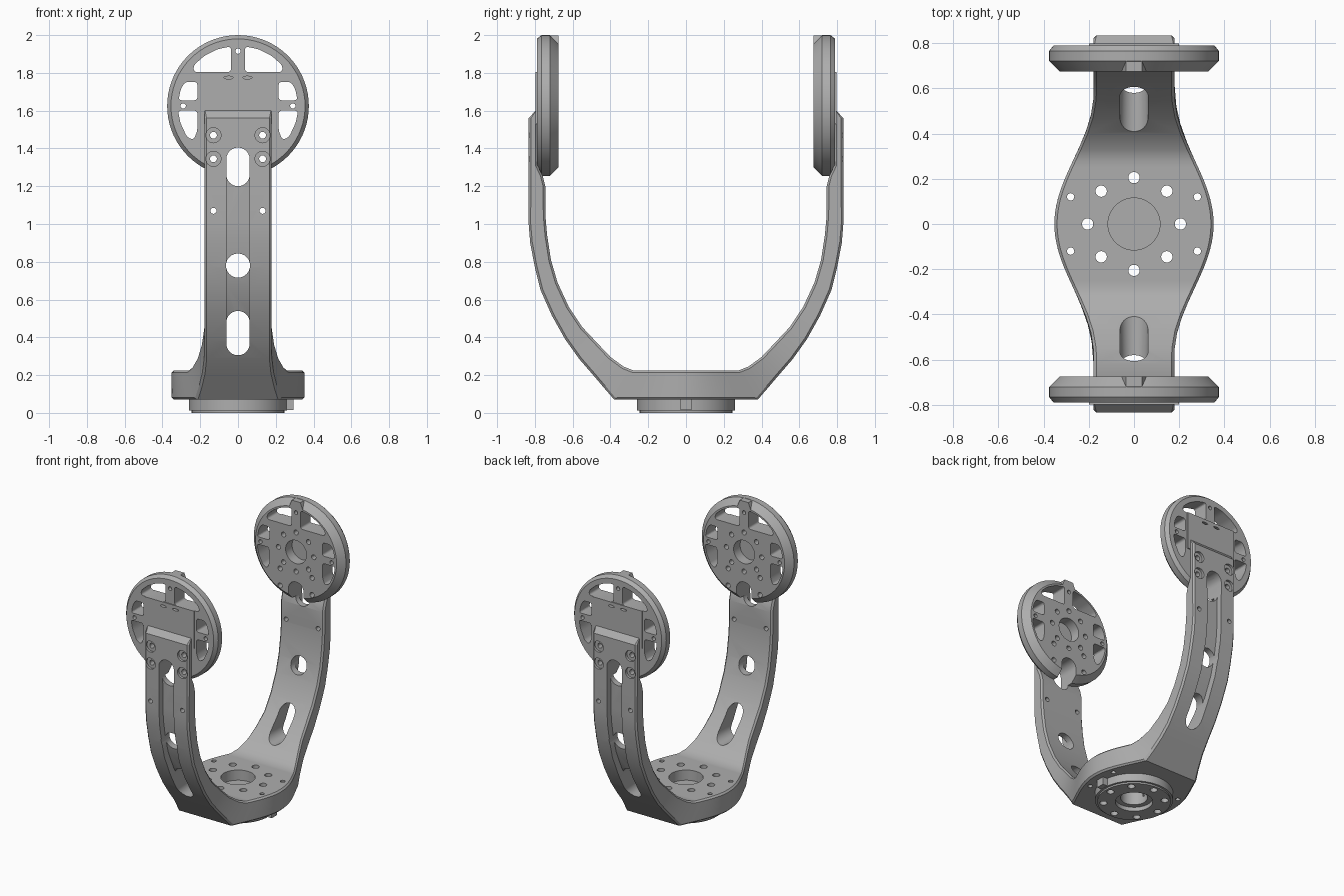
import bpy, bmesh, math
from mathutils import Matrix, Vector

if "Cube" in bpy.data.objects:
    bpy.data.objects.remove(bpy.data.objects["Cube"])

grey = bpy.data.materials.new("satin_grey")
grey.use_nodes = True
colour = (0.42, 0.42, 0.42, 1)
grey.diffuse_color = colour
grey.node_tree.nodes["Principled BSDF"].inputs["Base Color"].default_value = colour

HUB_Z = 1.625          # height of the disc centres
ALONG_Y = Matrix.Rotation(-math.pi / 2, 4, 'X')


def make(name, bm):
    bmesh.ops.recalc_face_normals(bm, faces=bm.faces)
    mesh = bpy.data.meshes.new(name)
    bm.to_mesh(mesh)
    bm.free()
    obj = bpy.data.objects.new(name, mesh)
    bpy.context.collection.objects.link(obj)
    mesh.materials.append(grey)
    return obj


def prism(bm, pts, lo, hi, axis, rounding=0):
    """Extrude a flat outline along one axis; pts are the other two coordinates."""
    def place(a, b, d):
        return {'x': (d, a, b), 'y': (a, d, b), 'z': (a, b, d)}[axis]
    tmp = bmesh.new()
    face = tmp.faces.new([tmp.verts.new(place(a, b, lo)) for a, b in pts])
    if rounding:
        bmesh.ops.bevel(tmp, geom=list(tmp.verts), offset=rounding, segments=4,
                        affect='VERTICES', profile=0.5, clamp_overlap=True)
    face = tmp.faces[:]
    move = Vector(place(0, 0, hi - lo))
    out = bmesh.ops.extrude_face_region(tmp, geom=face, use_keep_orig=True)
    bmesh.ops.translate(tmp, vec=move, verts=[v for v in out["geom"]
                                              if isinstance(v, bmesh.types.BMVert)])
    bmesh.ops.recalc_face_normals(tmp, faces=tmp.faces)
    mesh = bpy.data.meshes.new("tmp")
    tmp.to_mesh(mesh)
    tmp.free()
    bm.from_mesh(mesh)
    bpy.data.meshes.remove(mesh)


def circle(a, b, r, squash=1, n=24):
    return [(a + r * math.cos(2 * math.pi * i / n),
             b + r * squash * math.sin(2 * math.pi * i / n)) for i in range(n)]


def stadium(lo, hi, r, n=12):
    top = [(r * math.cos(math.pi * i / n), hi - r + r * math.sin(math.pi * i / n))
           for i in range(n + 1)]
    return top + [(-x, lo + hi - z) for x, z in top]


def lathe(profile, n=72):
    """Closed solid of revolution about z from (radius, height) pairs."""
    bm = bmesh.new()
    rings = [[bm.verts.new((x, y, z)) for x, y in circle(0, 0, r, n=n)] for r, z in profile]
    for a, b in zip(rings, rings[1:]):
        for i in range(n):
            bm.faces.new((a[i], a[(i + 1) % n], b[(i + 1) % n], b[i]))
    bm.faces.new(rings[0])
    bm.faces.new(rings[-1])
    return bm


def cut(objs, shapes):
    """Cut separate prisms (outline, low, high, axis, rounding) out of the objects."""
    bm = bmesh.new()
    for s in shapes:
        prism(bm, *s)
    cutter = make("cutter", bm)
    cutter.hide_render = True
    for obj in objs:
        mod = obj.modifiers.new("cut", 'BOOLEAN')
        mod.operation, mod.solver, mod.object = 'DIFFERENCE', 'EXACT', cutter
        bpy.context.view_layer.objects.active = obj
        bpy.ops.object.modifier_apply(modifier=mod.name)
    bpy.data.objects.remove(cutter)


# Yoke: chamfered section swept along inner and outer curves
inner = [(.28, .225), (.33, .245), (.4, .296), (.47, .37), (.55, .455), (.62, .56), (.68, .69),
         (.715, .81), (.735, .94), (.745, 1.05), (.745, 1.2), (.757, 1.25), (.785, 1.31),
         (.785, 1.56), (.785, 1.6)]
outer = [(.38, .07), (.43, .128), (.5, .21), (.565, .285), (.64, .39), (.71, .515), (.77, .65),
         (.8, .77), (.825, .9), (.833, 1.0), (.833, 1.2), (.833, 1.25), (.833, 1.31),
         (.833, 1.56), (.797, 1.6)]
BASE = 10
half = [((.28 * k / BASE, .225), (.38 * k / BASE, .07)) for k in range(BASE)]
half += list(zip(inner, outer))
stations = [((-a[0], a[1]), (-b[0], b[1])) for a, b in half[:0:-1]] + half


def half_width(y):
    return .178 + .087 * (1 + math.cos(math.pi * min(abs(y) / .58, 1)))


def section(bm, a, b):
    a, b = Vector(a), Vector(b)
    length = (b - a).length
    c = min(.012, length * .3)
    t = c / length
    ring = []
    for side, order in ((1, (0, 1, 2, 3)), (-1, (3, 2, 1, 0))):
        steps = ((0, c), (t, 0), (1 - t, 0), (1, c))
        for k in order:
            p = a.lerp(b, steps[k][0])
            ring.append(bm.verts.new((side * (half_width(p.x) - steps[k][1]), p.x, p.y)))
    return ring


bm = bmesh.new()
rings = [section(bm, a, b) for a, b in stations]
for p, q in zip(rings, rings[1:]):
    for i in range(8):
        j = (i + 1) % 8
        bm.faces.new((p[i], p[j], q[j], q[i]))
bm.faces.new(rings[0])
bm.faces.new(rings[-1])
yoke = make("yoke", bm)

# Round base hub with locating key
hub = make("base_hub", lathe([(.245, 0), (.245, .012), (.26, .012), (.26, .08)]))
bm = bmesh.new()
prism(bm, [(.24, -.03), (.295, -.03), (.295, .03), (.24, .03)], .014, .08, 'z')
key = make("locating_key", bm)

# Front disc, turned to face -y
bm = lathe([(.33, -.675), (.375, -.72), (.375, -.765), (.355, -.79)])
bmesh.ops.transform(bm, matrix=Matrix.Translation((0, 0, HUB_Z)) @ ALONG_Y, verts=bm.verts)
disc = make("front_disc", bm)
bm = bmesh.new()
prism(bm, [(-.2, 1.53), (.2, 1.53), (.2, 1.805), (-.2, 1.805)], -.797, -.785, 'y')
plate = make("front_plate", bm)
bm = bmesh.new()
prism(bm, [(-.055, 1.95), (.055, 1.95), (.035, 1.998), (-.035, 1.998)], -.76, -.675, 'y')
boss = make("front_rim_boss", bm)

# Grooves along the outside of both arms
track = half[BASE + 4:BASE + 13]
mid = [tuple(Vector(a).lerp(Vector(b), .5)) for a, b in track]
far = [(b[0] + .06, b[1] - .05) for a, b in track]
groove = mid + far[::-1]
cut([yoke], [(groove, -.06, .06, 'x'), ([(-y, z) for y, z in groove], -.06, .06, 'x')])

# Arm slots and screw holes, straight through front to back
screws = [(s * .13, z) for s in (1, -1) for z in (1.345, 1.47)]
through = [(stadium(1.2, 1.405, .062), -1, 1, 'y')]
through += [(circle(x, z, .018), -1, 1, 'y') for x, z in screws]
cut([yoke, disc], through)
cut([yoke], [(stadium(.305, .54, .062), -1, 1, 'y'), (circle(0, .78, .064), -1, 1, 'y')]
    + [(circle(s * .13, 1.07, .016), -1, 1, 'y') for s in (1, -1)])
cut([yoke], [(circle(x, z, .04), *span, 'y') for x, z in screws
             for span in ((-.9, -.815), (.815, .9))])

# Base centre bore, bolt circle and corner holes
bolts = [(.205 * math.cos(k * math.pi / 4), .205 * math.sin(k * math.pi / 4)) for k in range(8)]
cut([yoke, hub], [(circle(0, 0, .09, n=48), -.1, .4, 'z')]
    + [(circle(x, y, .025), -.1, .4, 'z') for x, y in bolts])
cut([yoke], [(circle(sx * .28, sy * .12, .016), -.1, .4, 'z')
             for sx in (1, -1) for sy in (1, -1)])
cut([yoke, hub], [(circle(0, 0, .115, n=48), .15, .4, 'z'),
                  (circle(0, 0, .125, n=48), -.1, .03, 'z')])

# Disc windows around the solid centre, mirrored left and right
windows = [
    [(.037, .18), (.037, .315), (.11, .3), (.18, .264), (.235, .215), (.235, .18)],
    [(.215, .03), (.315, .03), (.303, .09), (.28, .127), (.215, .127)],
    [(.215, -.025), (.318, -.025), (.305, -.09), (.27, -.165), (.235, -.18), (.215, -.13)]]
cut([disc], [([(s * x, HUB_Z + z) for x, z in w], -.9, -.5, 'y', .016)
             for w in windows for s in (1, -1)])
cut([disc], [(circle(x, z, .014), -.9, -.5, 'y')
             for x, z in ((0, 1.915), (.29, HUB_Z), (-.29, HUB_Z))])

# Blind bearing recess and bolt holes on the inner face, slits on the outer plate
cut([disc], [(circle(0, HUB_Z, .085, n=48), -.75, -.5, 'y')]
    + [(circle(x * .7, HUB_Z + z * .7, .018), -.75, -.5, 'y') for x, z in bolts])
cut([disc, plate], [(circle(s * .05, 1.775, .025, .3), -.9, -.77, 'y') for s in (1, -1)])

# Rear disc parts are the front ones turned half a circle
for obj in (disc, plate, boss):
    twin = obj.copy()
    twin.data = obj.data.copy()
    twin.name = obj.name.replace("front", "rear")
    twin.data.transform(Matrix.Rotation(math.pi, 4, 'Z'))
    bpy.context.collection.objects.link(twin)

bpy.ops.object.select_all(action='DESELECT')
for obj in bpy.context.collection.objects:
    if obj.type == 'MESH':
        obj.select_set(True)
bpy.context.view_layer.objects.active = yoke
bpy.ops.object.shade_smooth_by_angle(angle=math.radians(25))
